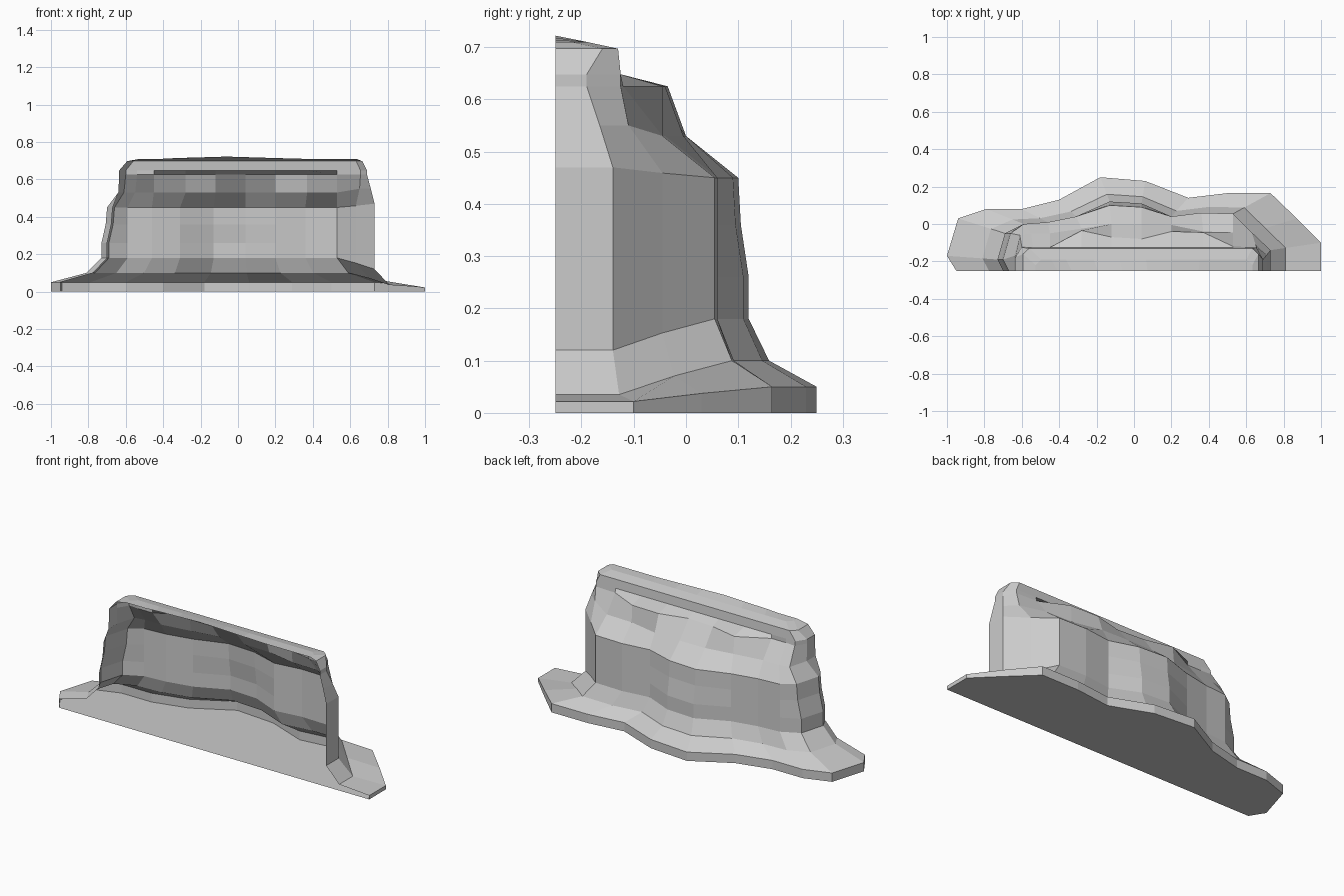
import bpy
import bmesh
from mathutils import Vector

cube = bpy.data.objects.get("Cube")
if cube:
    bpy.data.objects.remove(cube, do_unlink=True)

FRONT = -0.25   # plane of the open front edge
CREST = -0.13   # back edge of the flat top


def outline(xs, ys):
    return [Vector((x, y, 0)) for x, y in zip(xs, ys)]


def ring(points, height):
    """Give an outline its height, either a number or a rule per column."""
    rule = height if callable(height) else lambda column: height
    return [Vector((p.x, p.y, rule(i))) for i, p in enumerate(points)]


def blend(first, second, amount):
    return [a.lerp(b, amount) for a, b in zip(first, second)]


# Plan outlines, running from the front right corner round the back
ground = outline(
    (-.95, -1, -.94, -.79, -.6, -.4, -.18, .06, .29, .5, .73, .87, 1, 1),
    (FRONT, -.17, .03, .08, .08, .13, .25, .23, .14, .165, .165, .03, -.1, FRONT))
wall = outline(
    (-.7, -.73, -.69, -.59, -.46, -.31, -.13, .04, .2, .36, .53, .63, .73, .73),
    (FRONT, -.19, -.05, 0, .01, .04, .12, .11, .04, .06, .055, -.045, -.14, FRONT))
shoulder = outline(
    (-.64, -.64, -.61, -.55, -.45, -.28, -.12, .04, .2, .37, .53, .65, .71, .71),
    (FRONT, -.17, -.06, -.05, -.05, -.025, 0, 0, -.005, -.04, -.045, -.11, -.165, FRONT))
ledge = outline(
    (-.635, -.635, -.6, -.54, -.45, -.28, -.12, .04, .2, .37, .53, .655, .69, .69),
    (FRONT, -.18, -.12, -.125, -.125, -.035, -.07, -.08, -.04, -.045, -.12, -.125, -.19, FRONT))

LAST = len(ground) - 1


def sink(column):
    """The skirt dips towards the left end."""
    return {LAST: 1, LAST - 1: 1, LAST - 2: .45}.get(column, 0)


def inset_wall(amount):
    """Pull the back of the wall forward and its right end inward."""
    moved = []
    for i, p in enumerate(wall):
        dx = amount * 1.5 if i < 3 else 0
        dy = -amount if 5 < i < 8 else 0
        moved.append(p + Vector((dx, dy, 0)))
    return moved


# Top outlines follow the ledge but are straight along the back
crest_foot = [Vector((p.x, min(p.y, CREST + .005), 0)) for p in ledge]
crest = [Vector((p.x * .95 + .01, max(FRONT, min(p.y, CREST)), 0)) for p in ledge]
for i in (1, LAST - 1):
    crest[i].y = -.16
roof = [Vector((p.x * .87 + .03, FRONT, 0)) for p in crest]
roof_mid = [Vector((p.x * .92 + .02, max(FRONT, p.y - .06), 0)) for p in crest]


def roof_height(column):
    return .722 - .004 * min(abs(column - 6), 3)


# Stack of cross-sections from the ground up to the roof
rings = [
    ring(ground, 0),
    ring(ground, lambda i: .05 - .028 * sink(i)),
    ring(blend(wall, ground, .3), lambda i: .1 - .065 * sink(i)),
    ring(wall, lambda i: .18 - .06 * sink(i)),
    ring(wall, .26),
    ring(inset_wall(.015), .36),
    ring(inset_wall(.02), lambda i: .45 + .02 * sink(i)),
    ring(shoulder, lambda i: .55 if i > 10 else .53),
    ring(ledge, .625),
    ring(crest_foot, .648),
    ring(crest, .697),
    ring(roof_mid, .71),
    ring(roof, roof_height),
]

bm = bmesh.new()
rows = [[bm.verts.new(p) for p in points] for points in rings]
for low, high in zip(rows, rows[1:]):
    for i in range(LAST):
        bm.faces.new((low[i + 1], low[i], high[i], high[i + 1]))
bm.faces.new(rows[0])                       # flat underside
bmesh.ops.remove_doubles(bm, verts=bm.verts, dist=.0005)
bm.normal_update()

mesh = bpy.data.meshes.new("rock_ridge")
bm.to_mesh(mesh)
bm.free()
rock = bpy.data.objects.new("rock_ridge", mesh)
bpy.context.collection.objects.link(rock)

# Plain grey stone
stone = bpy.data.materials.new("grey_stone")
stone.use_nodes = True
colour = (.6, .6, .6, 1)
stone.diffuse_color = colour
stone.node_tree.nodes["Principled BSDF"].inputs["Base Color"].default_value = colour
mesh.materials.append(stone)
